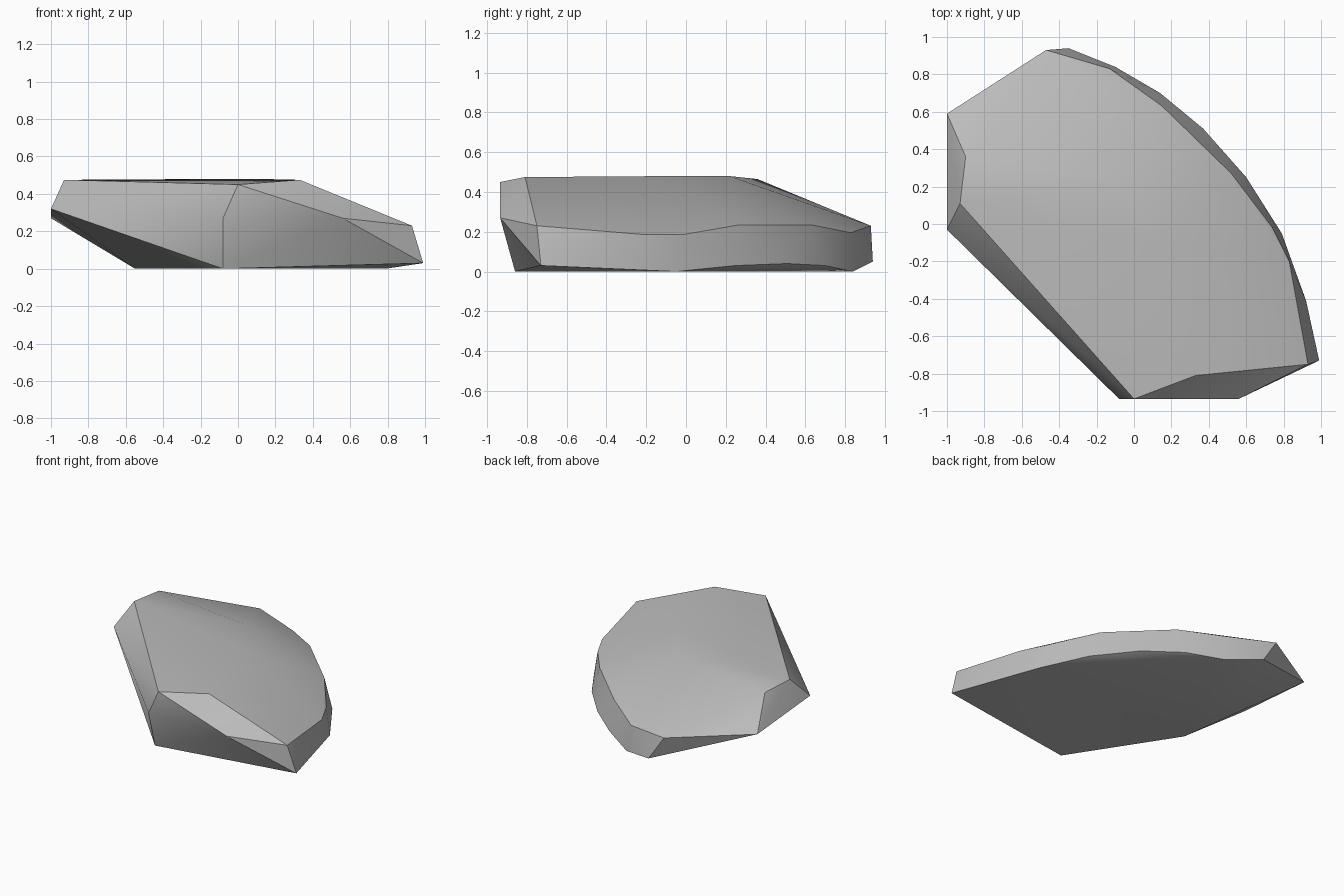
import bpy
import bmesh
from math import radians

default = bpy.data.objects.get("Cube")
if default:
    bpy.data.objects.remove(default, do_unlink=True)


def make_material(name, colour):
    material = bpy.data.materials.new(name)
    material.use_nodes = True
    material.diffuse_color = colour
    material.node_tree.nodes["Principled BSDF"].inputs["Base Color"].default_value = colour
    return material


# Flat underside and the low outer edge of the curved flank
underside = [(-.55, -.13, 0), (-.08, -.86, 0)]
lower_edge = [(.99, -.73, .03), (.92, -.41, .11), (.79, -.05, 0), (.6, .25, .03),
              (.37, .51, .04), (.14, .7, .03), (-.1, .84, 0), (-.35, .94, .05)]

# Rim where the curved flank meets the sloping top
flank_rim = [(.93, -.75, .23), (.83, -.2, .185), (.74, -.02, .185), (.52, .27, .235),
             (.15, .63, .235), (-.13, .83, .195), (-.47, .93, .23)]

# Chipped front and left ends
front_chip = [(0, -.935, .45), (-.08, -.935, .27), (.56, -.935, .27)]
left_chip = [(-1, -.03, .32), (-1, .59, .27)]

# Nearly level upper plateau
plateau = [(-.93, .11, .475), (-.9, .36, .465), (.33, -.81, .475),
           (.12, -.1, .48), (-.1, .22, .48)]

# Wrap the corner rings in one faceted stone
bm = bmesh.new()
for ring in (underside, lower_edge, flank_rim, front_chip, left_chip, plateau):
    for corner in ring:
        bm.verts.new(corner)
hull = bmesh.ops.convex_hull(bm, input=bm.verts[:])
spare = {v for v in hull["geom_interior"] + hull["geom_unused"]
         if isinstance(v, bmesh.types.BMVert) and not v.link_faces}
bmesh.ops.delete(bm, geom=list(spare), context="VERTS")
bmesh.ops.recalc_face_normals(bm, faces=bm.faces[:])

mesh = bpy.data.meshes.new("stone")
bm.to_mesh(mesh)
bm.free()
stone = bpy.data.objects.new("stone", mesh)
bpy.context.collection.objects.link(stone)
mesh.materials.append(make_material("stone grey", (.5, .5, .5, 1)))

# Soft shading with crisp chipped edges
bpy.ops.object.select_all(action="DESELECT")
stone.select_set(True)
bpy.context.view_layer.objects.active = stone
bpy.ops.object.shade_smooth_by_angle(angle=radians(35))
